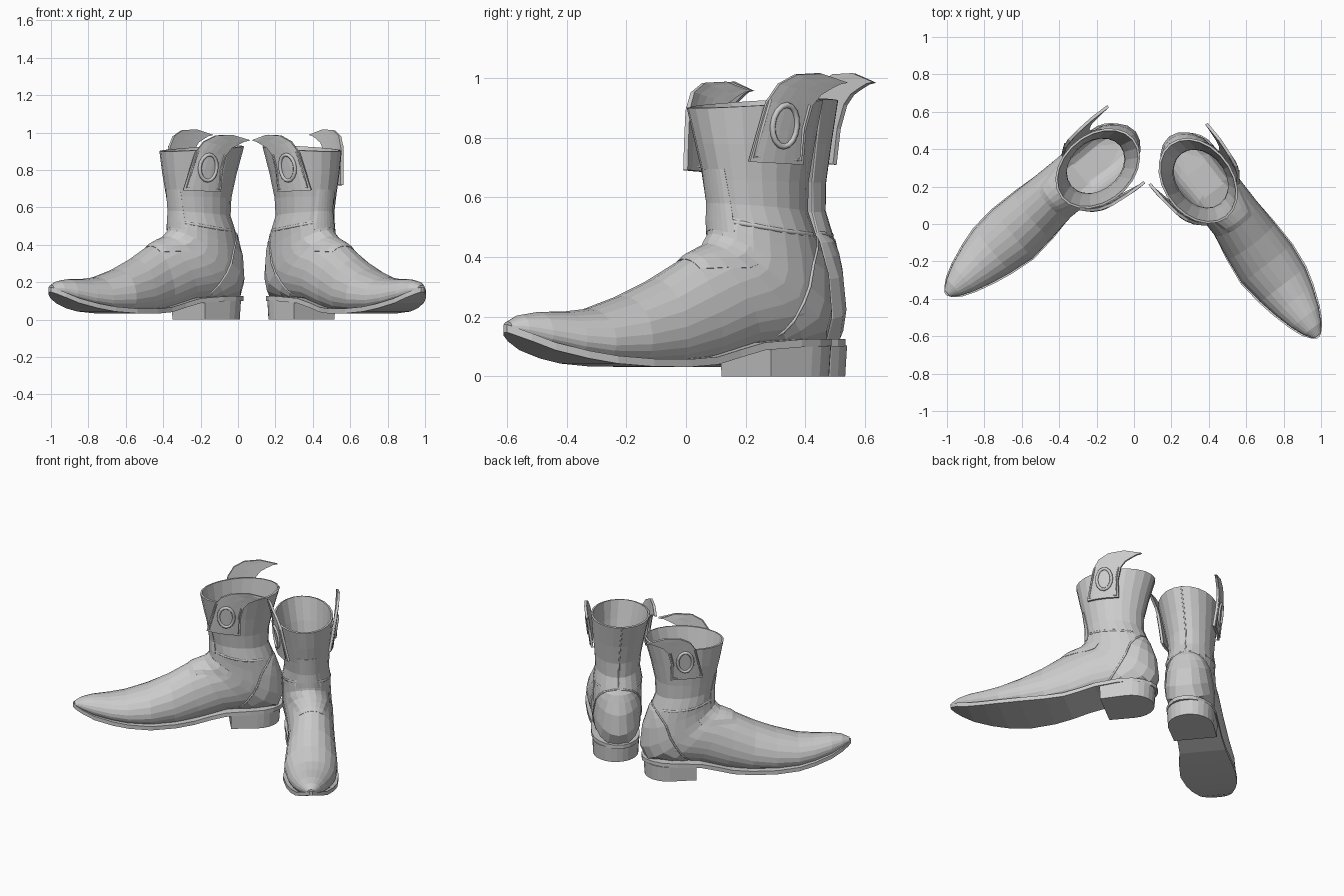
import bpy, bmesh
from math import sin, cos, pi, radians, sqrt, copysign

if "Cube" in bpy.data.objects:
    bpy.data.objects.remove(bpy.data.objects["Cube"])

# Stations from toe to rim: top/front (u,z), bottom/back (u,z), half width, side shift, bottom squareness, widest height
ST = [(1.045, .180, 1.045, .160, .02, .000, .6, .4), (1.00, .200, 1.00, .135, .052, .003, .6, .4),
      (.93, .210, .93, .105, .086, .008, .5, .38), (.82, .212, .82, .075, .122, .015, .5, .35),
      (.72, .222, .72, .055, .146, .020, .5, .35), (.58, .265, .58, .042, .163, .020, .5, .35),
      (.45, .322, .42, .042, .153, .028, .5, .35), (.33, .388, .26, .060, .14, .037, .55, .38),
      (.26, .418, .08, .105, .14, .036, .6, .42), (.22, .435, -.10, .115, .146, .032, .6, .46),
      (.205, .452, -.232, .125, .148, .025, .8, .5), (.195, .475, -.265, .20, .148, .022, 1, .5),
      (.19, .505, -.250, .33, .146, .02, 1, .5), (.178, .535, -.208, .45, .147, .018, 1, .5),
      (.182, .580, -.17, .55, .135, .018, 1, .5), (.197, .66, -.172, .65, .142, .016, 1, .5),
      (.225, .78, -.20, .78, .16, .01, 1, .5), (.25, .90, -.24, .93, .18, 0, 1, .5)]


def boot_point(s, a, off=0.0):
    """Point on the boot: station s, angle a from the bottom/back line."""
    i = min(int(s), len(ST) - 2)
    f = s - i
    au, az, bu, bz, w, v0, q, m = [p + (r - p) * f for p, r in zip(ST[i], ST[i + 1])]
    c, sn = -cos(a), sin(a)
    t = m + ((1 - m) if c > 0 else m) * c
    length = sqrt((au - bu) ** 2 + (az - bz) ** 2)
    t += c * off / length
    e = q if c < 0 else 1
    v = v0 + copysign(w * abs(sn) ** e + off * abs(sn), sn)
    return (bu + (au - bu) * t, v, bz + (az - bz) * t)


def loft(name, rows, place, closed=True, cap0=False, cap1=False, thick=0.0):
    bm = bmesh.new()
    vs = [[bm.verts.new(place(p)) for p in r] for r in rows]
    n = len(rows[0])
    for r0, r1 in zip(vs, vs[1:]):
        for j in range(n if closed else n - 1):
            k = (j + 1) % n
            bm.faces.new((r0[j], r0[k], r1[k], r1[j]))
    if cap0:
        bm.faces.new(vs[0])
    if cap1:
        bm.faces.new(vs[-1])
    bmesh.ops.remove_doubles(bm, verts=bm.verts, dist=1e-5)
    bmesh.ops.recalc_face_normals(bm, faces=bm.faces)
    me = bpy.data.meshes.new(name)
    bm.to_mesh(me)
    bm.free()
    ob = bpy.data.objects.new(name, me)
    bpy.context.collection.objects.link(ob)
    if thick:
        mod = ob.modifiers.new("thickness", 'SOLIDIFY')
        mod.thickness = thick
        mod.offset = 0
    return ob


def tube(name, pts, place, radius, cyclic=False):
    cu = bpy.data.curves.new(name, 'CURVE')
    cu.dimensions = '3D'
    cu.bevel_depth = radius
    cu.bevel_resolution = 1
    sp = cu.splines.new('POLY')
    sp.points.add(len(pts) - 1)
    for q, p in zip(sp.points, pts):
        q.co = (*place(p), 1)
    sp.use_cyclic_u = cyclic
    ob = bpy.data.objects.new(name, cu)
    bpy.context.collection.objects.link(ob)


def patch(name, spec, centre, place, off=.011, cols=9):
    """Leather panel laid over the boot surface; spec = (station, half angle)."""
    rows = []
    for i, (s, h) in enumerate(spec):
        row = []
        for j in range(cols):
            edge = j in (0, cols - 1) or i in (0, len(spec) - 1)
            k = -1 + 2 * j / (cols - 1)
            row.append(boot_point(s, centre + radians(h) * k, .004 if edge else off))
        rows.append(row)
    loft(name, rows, place, closed=False, thick=.006)


# Pull tab: front edge and back edge of each row (u,z)
TAB = [(.15, .72, -.055, .71), (.128, .82, -.055, .83), (.105, .92, -.075, .91), (.065, .98, -.105, .945),
       (.0, 1.012, -.145, .965), (-.1, 1.016, -.18, .98), (-.21, .987, -.21, .985)]


def pull_tab(name, side, du, dz, place):
    def on(u, z, off=.0):
        u, z = u + du, z + dz
        w = .152 + .03 * (z - .66) / .25
        if u > 0:
            v = w * sqrt(max(.2, 1 - (u / .27) ** 2))
        else:
            v = w + .1 * (z - .8) * min(1, -u / .1) * (1 if side < 0 else .3)
        return (u, side * (v + .018 + off) + .006, z)
    rows = [[on(fu + (bu - fu) * k / 5, fz + (bz - fz) * k / 5) for k in range(6)] for fu, fz, bu, bz in TAB]
    loft(name, rows, place, closed=False, thick=.016)
    # raised edge along the lower part and oval ring
    edge = [(.095, .93), (.118, .83), (.138, .735), (-.042, .725), (-.042, .83), (-.06, .91)]
    tube(name + "_edge", [on(u, z, .008) for u, z in edge], place, .005)
    ring = [on(.035 + .048 * cos(a), .84 + .07 * sin(a), .01) for a in [2 * pi * i / 16 for i in range(16)]]
    tube(name + "_ring", ring, place, .01, True)


# Sole stations: u, bottom z, half width, side shift
SOLE = [(1.06, .148, .01, 0), (1.04, .137, .036, 0), (1.0, .118, .068, .003), (.93, .088, .1, .008),
        (.82, .060, .136, .015), (.72, .043, .16, .02), (.58, .033, .175, .02), (.42, .032, .163, .028),
        (.30, .040, .146, .037), (.2, .064, .14, .038), (.1, .088, .144, .036), (-.05, .098, .152, .034),
        (-.14, .1, .142, .03), (-.2, .1, .112, .027), (-.245, .1, .072, .024), (-.265, .1, .03, .022)]


def boot(prefix, centre, direction, outer, tab_shift):
    def place(p):
        u, v, z = p
        return (centre[0] + u * direction[0] + v * outer[0], centre[1] + u * direction[1] + v * outer[1], z)

    n = 22
    rows = [[boot_point(s, 2 * pi * j / n) for j in range(n)] for s in range(len(ST))]
    loft(prefix + "_boot_upper", rows, place, cap0=True, thick=.012)

    # sole with welt
    rows = [[(u, v0 - w, z), (u, v0 + w, z), (u, v0 + w, z + .026), (u, v0 - w, z + .026)] for u, z, w, v0 in SOLE]
    loft(prefix + "_sole", rows, place, cap0=True, cap1=True)

    # stacked heel, straight at the front and round at the back
    plan = [(.07, .14), (-.1, .147)]
    plan += [(-.1 - .155 * sin(a), .147 * cos(a)) for a in [pi * i / 12 for i in range(1, 6)]] + [(-.255, 0)]
    plan += [(u, -v) for u, v in reversed(plan[:-1])]
    rows = [[(u * k - .005 * (1 - k), v * k + .034, z + dz * (.07 - u)) for u, v in plan]
            for z, k, dz in ((0, .97, 0), (.095, 1, .03))]
    loft(prefix + "_heel", rows, place, cap0=True, cap1=True)

    # heel counter, its seam, instep flap and front panel
    spec = [(8.1, 15), (8.6, 45), (9, 60), (10, 76), (11, 75), (12, 66), (12.6, 52), (13, 36), (13.3, 12)]
    patch(prefix + "_heel_counter", spec, 0, place)
    seam = [boot_point(s, radians(h), .006) for s, h in spec]
    seam += [boot_point(s, -radians(h), .006) for s, h in reversed(spec)]
    tube(prefix + "_counter_seam", seam, place, .006)
    patch(prefix + "_instep_flap", [(7, 32), (7.4, 38), (8, 46), (9, 55), (10, 58), (11, 60)], pi, place, .012)
    patch(prefix + "_front_panel", [(11.5, 30), (12.5, 28), (14, 26), (15.3, 24)], pi, place, .012)
    # ankle fold and back seam
    tube(prefix + "_ankle_fold", [boot_point(12.9 + .3 * cos(a), a, .0) for a in
                                  [radians(50 + 13 * i) for i in range(21)]], place, .009)
    tube(prefix + "_back_seam", [boot_point(s, 0, .003) for s in (13.3, 14, 15, 16, 17)], place, .006)

    pull_tab(prefix + "_outer_pull_tab", 1, tab_shift, 0, place)
    pull_tab(prefix + "_inner_pull_tab", -1, .07, -.028, place)


boot("right", (-.19, .30), (-.77, -.638), (-.638, .77), -.04)
boot("left", (.34, .235), (.61, -.793), (.793, .61), 0.0)
